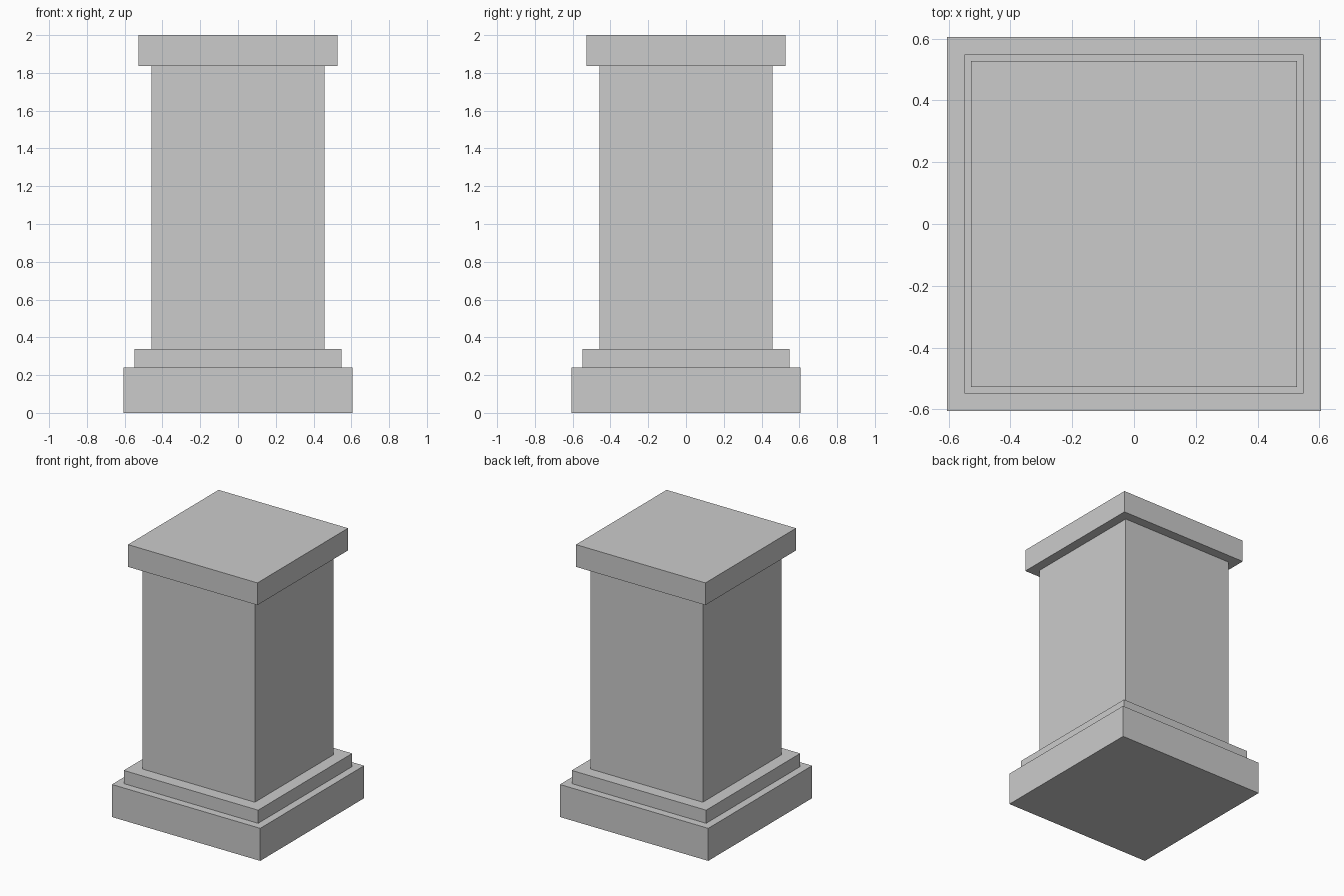
import bpy

if "Cube" in bpy.data.objects:
    bpy.data.objects.remove(bpy.data.objects["Cube"])


def block(name, half_width, bottom, top):
    """Square block centred on the z axis."""
    bpy.ops.mesh.primitive_cube_add(size=1, location=(0, 0, (bottom + top) / 2))
    obj = bpy.context.object
    obj.name = name
    obj.scale = (2 * half_width, 2 * half_width, top - bottom)
    bpy.ops.object.transform_apply(location=False, rotation=False, scale=True)
    return obj


# Stacked square pedestal: name, half width, bottom, top
block("plinth", 0.605, 0.0, 0.24)
block("base_step", 0.548, 0.24, 0.337)
block("shaft", 0.458, 0.337, 1.836)
block("cap", 0.528, 1.836, 2.0)
